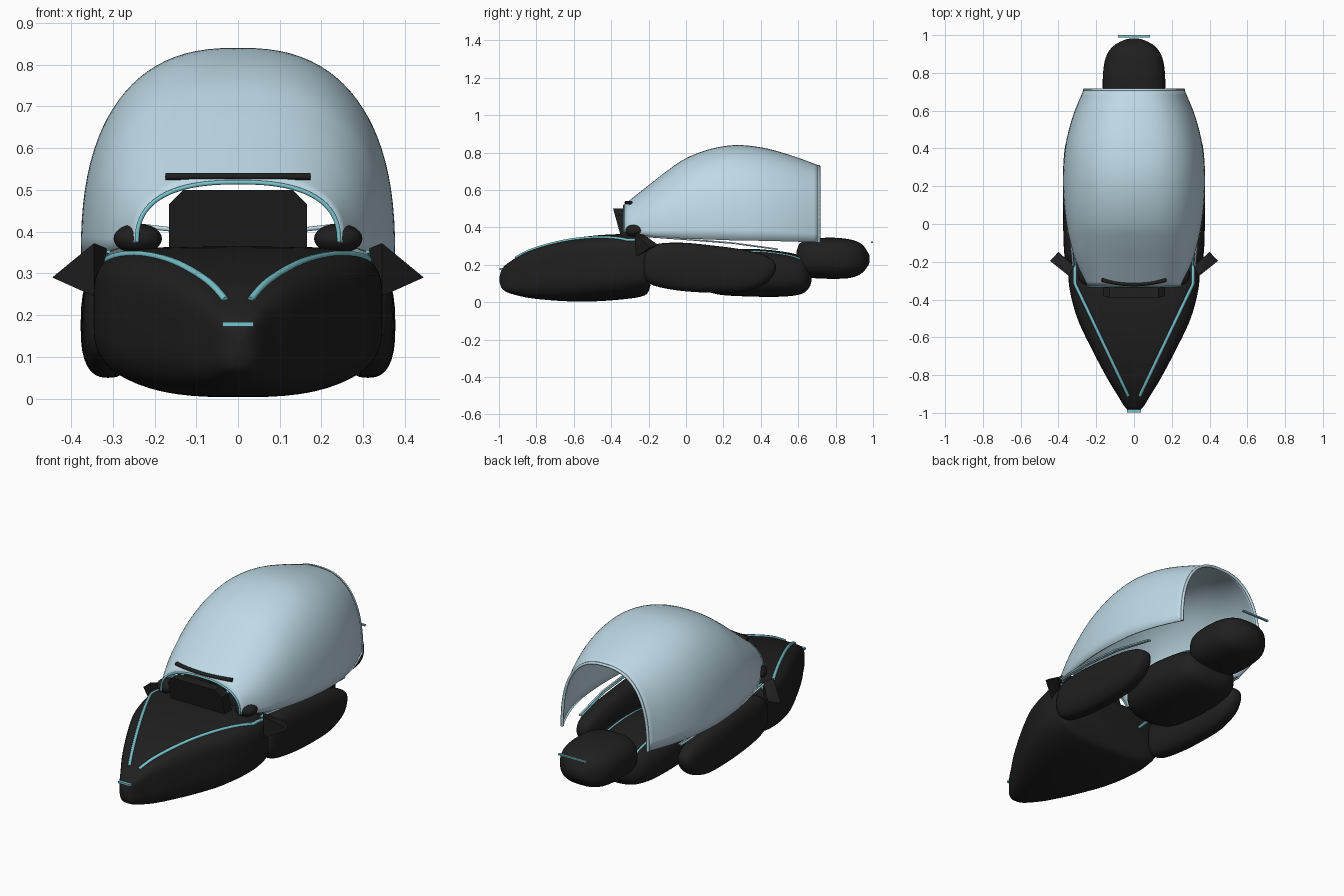
import bpy, bmesh, math
from mathutils import Vector

cube = bpy.data.objects.get("Cube")
if cube:
    bpy.data.objects.remove(cube, do_unlink=True)


def material(name, rgb):
    m = bpy.data.materials.new(name)
    m.use_nodes = True
    m.diffuse_color = (*rgb, 1)
    m.node_tree.nodes["Principled BSDF"].inputs["Base Color"].default_value = (*rgb, 1)
    return m


BLACK = material("matte black", (0.014, 0.014, 0.014))
PALE = material("pale blue", (0.52, 0.70, 0.79))
TEAL = material("teal trim", (0.19, 0.55, 0.61))


def finish(bm, name, mat, smooth=True):
    bmesh.ops.recalc_face_normals(bm, faces=bm.faces)
    me = bpy.data.meshes.new(name)
    bm.to_mesh(me)
    bm.free()
    me.materials.append(mat)
    ob = bpy.data.objects.new(name, me)
    bpy.context.collection.objects.link(ob)
    if smooth:
        bpy.ops.object.select_all(action='DESELECT')
        ob.select_set(True)
        bpy.context.view_layer.objects.active = ob
        bpy.ops.object.shade_smooth_by_angle(angle=math.radians(40))
    return ob


def refine(stations, steps=5):
    """Catmull-Rom smoothing of (y, half width, bottom, top) stations."""
    p = [Vector(s) for s in stations]
    p = [2 * p[0] - p[1]] + p + [2 * p[-1] - p[-2]]
    rows = []
    for a, b, c, d in zip(p, p[1:], p[2:], p[3:]):
        for i in range(steps):
            t = i / steps
            rows.append(0.5 * (2 * b + (c - a) * t + (2 * a - 5 * b + 4 * c - d) * t * t
                               + (3 * b - a - 3 * c + d) * t ** 3))
    return rows + [p[-2]]


def power(v, n):
    return math.copysign(abs(v) ** (2 / n), v)


def arch_point(row, angle, n, x=0, full=True):
    """Superellipse point; n holds the exponents of the upper and lower half."""
    y, w, lo, hi = row
    e = n[0] if math.sin(angle) >= 0 else n[1]
    base, h = ((lo + hi) / 2, (hi - lo) / 2) if full else (lo, hi - lo)
    return Vector((x + w * power(math.cos(angle), e), y, base + h * power(math.sin(angle), e)))


def loft(name, stations, n, mat, x=0, full=True, count=40):
    """Skin superellipse sections; full closes the body, otherwise it is an open arch."""
    bm = bmesh.new()
    span = 2 * math.pi if full else math.pi
    total = count if full else count + 1
    rings = [[bm.verts.new(arch_point(r, span * i / count, n, x, full)) for i in range(total)]
             for r in refine(stations)]
    for a, b in zip(rings, rings[1:]):
        for i in range(count):
            j = (i + 1) % total
            bm.faces.new((a[i], a[j], b[j], b[i]))
    if full:
        bm.faces.new(rings[0])
        bm.faces.new(rings[-1])
    return finish(bm, name, mat)


def tube(name, points, radius, mat):
    cu = bpy.data.curves.new(name, 'CURVE')
    cu.dimensions = '3D'
    cu.bevel_depth = radius
    cu.bevel_resolution = 1
    cu.use_fill_caps = True
    sp = cu.splines.new('POLY')
    sp.points.add(len(points) - 1)
    for q, p in zip(sp.points, points):
        q.co = (*p, 1)
    cu.materials.append(mat)
    ob = bpy.data.objects.new(name, cu)
    bpy.context.collection.objects.link(ob)
    return ob


def hull(name, points, mat):
    bm = bmesh.new()
    for p in points:
        bm.verts.new(p)
    bmesh.ops.convex_hull(bm, input=bm.verts)
    return finish(bm, name, mat, smooth=False)


def box(name, centre, size, mat):
    pts = [[c + s * k / 2 for c, s, k in zip(centre, size, (i, j, m))]
           for i in (-1, 1) for j in (-1, 1) for m in (-1, 1)]
    return hull(name, pts, mat)


# Nose body: square shoulders above, rounder belly below
NOSE_N, POD_N, CANOPY_N = (4.8, 3.1), (2.6, 2.6), (2.5, 2.5)
nose = [(-0.996, 0.006, 0.105, 0.14), (-0.985, 0.032, 0.075, 0.175), (-0.96, 0.055, 0.055, 0.203),
        (-0.91, 0.085, 0.038, 0.236), (-0.82, 0.14, 0.02, 0.282), (-0.66, 0.225, 0.006, 0.33),
        (-0.5, 0.30, 0.004, 0.355), (-0.34, 0.342, 0.015, 0.364), (-0.24, 0.344, 0.03, 0.357),
        (-0.205, 0.332, 0.05, 0.34), (-0.19, 0.29, 0.09, 0.30)]
loft("nose_body", nose, NOSE_N, BLACK, count=56)

# Rear belly pod and tail pod
belly = [(0.09, 0.07, 0.10, 0.2), (0.11, 0.13, 0.065, 0.24), (0.18, 0.185, 0.04, 0.275),
         (0.35, 0.205, 0.03, 0.285), (0.52, 0.195, 0.03, 0.27), (0.62, 0.165, 0.045, 0.245),
         (0.66, 0.11, 0.08, 0.21), (0.67, 0.06, 0.11, 0.18)]
loft("rear_belly_pod", belly, POD_N, BLACK)
tail = [(0.59, 0.07, 0.18, 0.27), (0.61, 0.125, 0.145, 0.315), (0.67, 0.16, 0.13, 0.338),
        (0.78, 0.165, 0.125, 0.345), (0.88, 0.15, 0.13, 0.335), (0.94, 0.112, 0.155, 0.31),
        (0.973, 0.055, 0.195, 0.265), (0.982, 0.02, 0.215, 0.245)]
loft("tail_pod", tail, POD_N, BLACK)

# Canopy: thin open shell with a thicker hoop at the rear
canopy = [(-0.33, 0.242, 0.375, 0.518), (-0.2, 0.303, 0.353, 0.62), (-0.1, 0.333, 0.346, 0.698),
          (0, 0.354, 0.34, 0.765), (0.13, 0.369, 0.335, 0.815), (0.27, 0.372, 0.33, 0.836),
          (0.42, 0.358, 0.328, 0.82), (0.57, 0.32, 0.324, 0.778), (0.71, 0.263, 0.32, 0.727)]
shell = loft("canopy", canopy, CANOPY_N, PALE, full=False, count=48)
solid = shell.modifiers.new("thickness", 'SOLIDIFY')
solid.thickness = 0.008
solid.offset = 0


def hoop(row):
    return [arch_point(row, math.pi * i / 48, CANOPY_N, full=False) for i in range(49)]


tube("canopy_rear_hoop", hoop(canopy[-1]), 0.008, PALE)
tube("canopy_front_trim", hoop(canopy[0]), 0.006, TEAL)

# Visor strip above the front opening, slightly bowed
tube("visor_strip", [(0.172 * t, -0.32 + 0.025 * t * t, 0.532)
                     for t in [i / 6 - 1 for i in range(13)]], 0.01, BLACK)

# Instrument console, chamfered at the top and leaning forward
half = [(0.165, 0.34), (0.165, 0.465), (0.13, 0.5)]
hull("console", [(s * x, y - 0.28 * (z - 0.34), z) for x, z in half for s in (-1, 1)
                 for y in (-0.345, -0.285)], BLACK)

# Nose and tail light bars
box("nose_light", (0, -0.99, 0.178), (0.075, 0.016, 0.01), TEAL)
box("tail_light", (0, 0.994, 0.32), (0.17, 0.012, 0.008), TEAL)


def top_of(row, x, n):
    y, w, lo, hi = row
    lift = max(0, 1 - (abs(x) / w) ** n) ** (1 / n)
    return Vector((x, y, (lo + hi) / 2 + (hi - lo) / 2 * lift))


side_pod = [(-0.23, 0.02, 0.17, 0.23), (-0.215, 0.042, 0.12, 0.27), (-0.16, 0.058, 0.085, 0.31),
            (-0.02, 0.064, 0.06, 0.318), (0.15, 0.066, 0.05, 0.302), (0.3, 0.064, 0.055, 0.282),
            (0.41, 0.054, 0.09, 0.255), (0.465, 0.035, 0.14, 0.225), (0.48, 0.015, 0.17, 0.2)]
mirror_pts = [(0.445, -0.195, 0.29), (0.40, -0.148, 0.305), (0.345, -0.275, 0.372),
              (0.315, -0.225, 0.36), (0.345, -0.265, 0.245), (0.32, -0.22, 0.28)]
rail = [(0.322, -0.22, 0.352), (0.342, 0, 0.336), (0.338, 0.25, 0.316), (0.31, 0.49, 0.283)]

for side, s in (("left", 1), ("right", -1)):
    loft(side + "_side_pod", side_pod, POD_N, BLACK, x=s * 0.311, count=32)
    hull(side + "_mirror", [(s * x, y, z) for x, y, z in mirror_pts], BLACK)

    # Round grip beside the console
    bm = bmesh.new()
    bmesh.ops.create_uvsphere(bm, u_segments=20, v_segments=12, radius=1)
    bmesh.ops.scale(bm, vec=(0.058, 0.055, 0.036), verts=bm.verts)
    bmesh.ops.translate(bm, vec=(s * 0.24, -0.27, 0.383), verts=bm.verts)
    finish(bm, side + "_grip", BLACK)
    tube(side + "_grip_rod", [(s * 0.16, -0.22, 0.405), (s * 0.27, -0.19, 0.418)], 0.006, PALE)

    # Teal inlay along the hood shoulder
    tube(side + "_hood_inlay",
         [top_of(r, s * min(0.03 + 0.475 * (r[0] + 0.91), 0.312), NOSE_N[0])
          for r in refine(nose) if -0.915 < r[0] < -0.22], 0.009, TEAL)

    # Inlay along the belly pod
    tube(side + "_belly_inlay", [top_of(r, s * 0.12, POD_N[0]) for r in refine(belly)
                                 if 0.17 < r[0] < 0.63], 0.006, TEAL)

    # Rail under the canopy edge with a teal inner line
    tube(side + "_rail", [(s * x, y, z) for x, y, z in rail], 0.005, PALE)
    tube(side + "_rail_trim", [(s * (x - 0.012), y, z) for x, y, z in rail], 0.005, TEAL)

    # Strut joining nose and belly pod
    tube(side + "_nose_strut", [(s * 0.2, -0.21, 0.24), (s * 0.14, 0.16, 0.22)], 0.009, TEAL)
